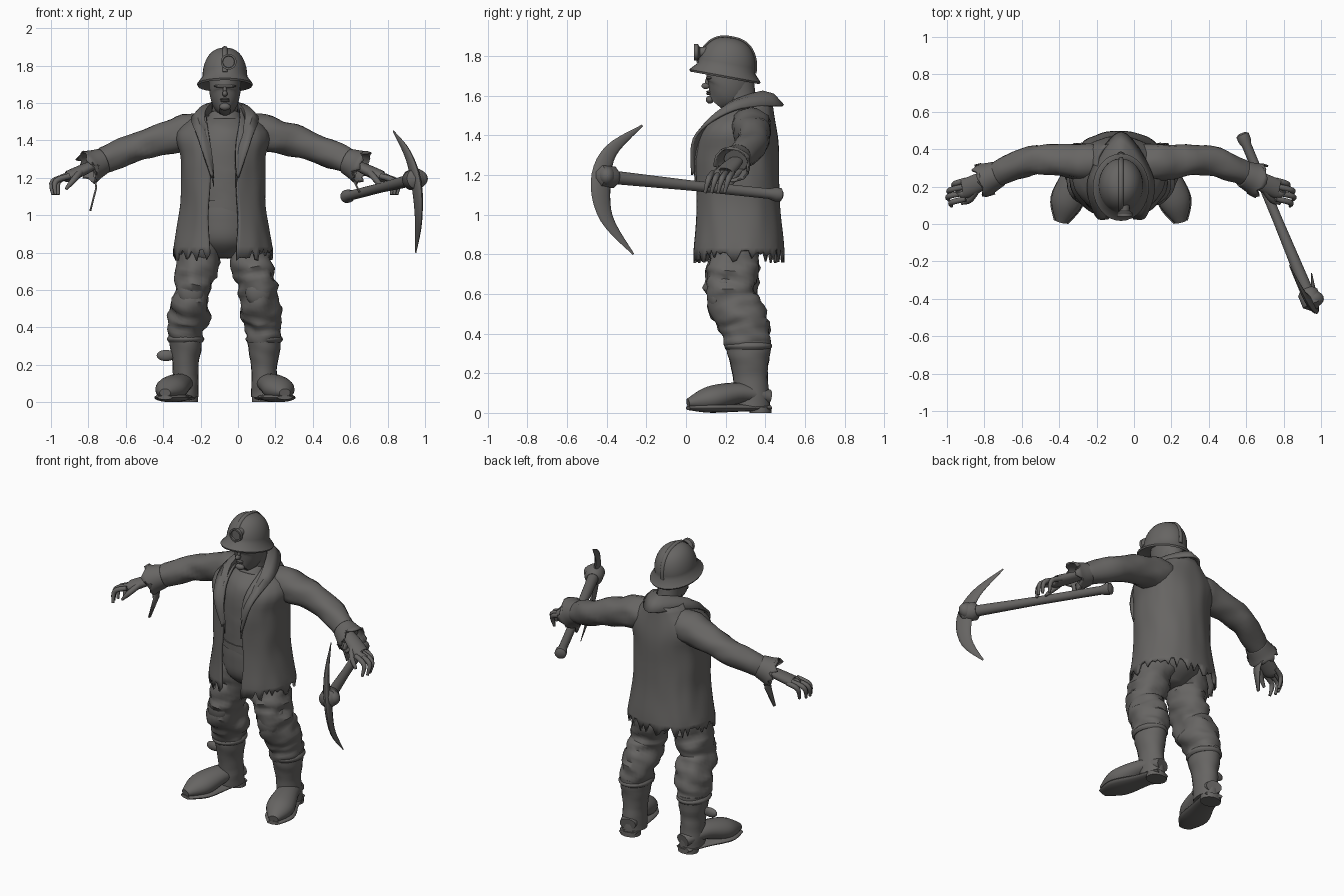
import bpy, bmesh, math, random
from mathutils import Vector, Matrix, noise

random.seed(4)
CENTRE = -.07  # body centre line on x
X, Y, Z = Matrix.Identity(3)
if "Cube" in bpy.data.objects:
    bpy.data.objects.remove(bpy.data.objects["Cube"])

grey = bpy.data.materials.new("dark_grey")
grey.use_nodes = True
grey.diffuse_color = (.135, .13, .125, 1)
grey.node_tree.nodes["Principled BSDF"].inputs["Base Color"].default_value = grey.diffuse_color


def finish(name, mesh_data, thickness=0):
    bmesh.ops.recalc_face_normals(mesh_data, faces=mesh_data.faces)
    mesh = bpy.data.meshes.new(name)
    mesh_data.to_mesh(mesh)
    mesh_data.free()
    part = bpy.data.objects.new(name, mesh)
    bpy.context.collection.objects.link(part)
    mesh.materials.append(grey)
    if thickness:
        modifier = part.modifiers.new("thickness", "SOLIDIFY")
        modifier.thickness, modifier.offset = thickness, 0
    bpy.ops.object.select_all(action="DESELECT")
    part.select_set(True)
    bpy.context.view_layer.objects.active = part
    bpy.ops.object.shade_smooth_by_angle(angle=math.radians(45))


def skin(name, rows, closed=True, thickness=0):
    """Skin rows of points; closed rows without thickness are capped."""
    mesh_data = bmesh.new()
    loops = [[mesh_data.verts.new(point) for point in row] for row in rows]
    count = len(rows[0])
    for lower, upper in zip(loops, loops[1:]):
        for i in range(count if closed else count - 1):
            j = (i + 1) % count
            mesh_data.faces.new((lower[i], lower[j], upper[j], upper[i]))
    if closed and not thickness:
        mesh_data.faces.new(loops[0])
        mesh_data.faces.new(loops[-1])
    finish(name, mesh_data, thickness)


def sample(keys, t):
    """Smooth interpolation through evenly spaced numbers or vectors."""
    last = len(keys) - 1
    i = min(int(t * last), last - 1)
    t = t * last - i
    before, start, end, after = keys[max(i - 1, 0)], keys[i], keys[i + 1], keys[min(i + 2, last)]
    bend = (before * 2 - start * 5 + end * 4 - after) * t + (start * 3 - before - end * 3 + after) * t * t
    return start + ((end - before) + bend) * (t / 2)


def steps(count):
    return [i / count for i in range(count + 1)]


def circle(count):
    return [math.tau * i / count for i in range(count)]


def tube(name, path, radii, flat=1, ref=Z, sides=20, fold=0, ragged=0, thickness=0):
    """Tube along a smooth path; flat scales the radius along ref, fold adds cloth creases."""
    rows = []
    spots = steps(5 * max(len(path), len(radii)) - 5)
    points = [sample(path, t) for t in spots]
    for i, (t, centre) in enumerate(zip(spots, points)):
        tangent = (points[min(i + 1, len(points) - 1)] - points[max(i - 1, 0)]).normalized()
        across = tangent.cross(ref).normalized()
        along = across.cross(tangent) * flat
        radius = sample(radii, t)
        row = []
        for angle in circle(sides):
            offset = (across * math.cos(angle) + along * math.sin(angle)) * radius
            point = centre + offset
            crease = noise.noise(Vector((point.x, point.y, 2 * point.z)) * 10)
            point += offset * fold * crease
            if t == 1:
                point += tangent * random.uniform(-ragged, ragged)
            row.append(point)
        rows.append(row)
    skin(name, rows, thickness=thickness)


def lathe(name, profile, matrix):
    skin(name, [[matrix @ Vector((radius * math.cos(a), radius * math.sin(a), height))
                 for a in circle(32)] for radius, height in profile])


def ball(name, centre, size, lean=0):
    mesh_data = bmesh.new()
    matrix = Matrix.Translation(centre) @ Matrix.Rotation(lean, 4, "X") @ Matrix.Diagonal((*size, 1))
    bmesh.ops.create_uvsphere(mesh_data, u_segments=20, v_segments=12, radius=1, matrix=matrix)
    finish(name, mesh_data)


def body(out, y, z, side=1):
    """Point measured outwards from the body centre line."""
    return Vector((CENTRE + side * out, y, z))


# Head and neck
tube("neck", [body(0, .29, 1.46), body(0, .26, 1.66)], [.09, .07, .07], flat=1.2, ref=Y)
tube("head", [body(0, .15, 1.56), body(0, .21, 1.64), body(0, .23, 1.77)],
     [.03, .07, .085, .08], flat=1.4, ref=Y)
ball("nose", body(0, .1, 1.65), (.014, .022, .016))
ball("nose_bridge", body(0, .11, 1.67), (.01, .014, .03), lean=-.2)
ball("brow", body(0, .12, 1.69), (.06, .02, .01))
ball("chin", body(0, .12, 1.58), (.03, .02, .02))
for lip, height in (("upper_lip", 1.62), ("lower_lip", 1.61)):
    ball(lip, body(0, .115, height), (.025, .014, .006))

# Helmet with ridge and lamp
tilt = (Matrix.Translation((CENTRE, .2, 1.72)) @ Matrix.Rotation(-.18, 4, "X")
        @ Matrix.Diagonal((1, 1.22, 1, 1)))


def dome(angle):
    return .12 * max(math.cos(angle), .01) ** .8, .02 + .155 * math.sin(angle)


quarter = [dome(t * math.pi / 2) for t in steps(10)]
lathe("helmet", [(.1, 0), (.145, -.03), (.15, -.02)] + quarter, tilt)
ridge = [tilt @ Vector((0, -radius, height)) for radius, height in quarter]
ridge += [tilt @ Vector((0, radius, height)) for radius, height in reversed(quarter[:-1])]
tube("helmet_ridge", ridge, [.008, .008], flat=1.6, ref=X, sides=8)
lamp = Matrix.Translation((-.05, .1, 1.82)) @ Matrix.Rotation(math.pi / 2, 4, "X")
lathe("helmet_lamp", [(.03, -.02), (.025, .03), (.042, .04), (.042, .06), (.032, .06), (.03, .05)], lamp)

# Shirt, belt and trouser seat
tube("shirt", [body(0, .26, 1), body(0, .26, 1.3), body(0, .29, 1.52)],
     [.19, .19, .19, .18, .1], flat=.95, ref=Y, fold=.05)
tube("shirt_neckband", [body(0, .27, 1.48), body(0, .29, 1.53)], [.1, .085], ref=Y, thickness=.012)
tube("belt", [body(0, .26, 1.04), body(0, .26, 1.08)], [.195, .195], flat=.96, ref=Y)
tube("trouser_seat", [body(0, .25, .77), body(0, .26, 1.05)], [.07, .17, .19, .19], flat=.95, ref=Y)

# Open coat with a torn hem
rows = []
for t in steps(24):
    width = sample([.26, .24, .22, .22, .22, .235, .11], t)
    front = sample([.04, .05, .05, .05, .05, .09, .22], t)
    back = sample([.49, .47, .46, .46, .43], t)
    opening = math.asin(sample([.06, .07, .06, .06, .09], t) / width)
    row = []
    for share in steps(80):
        angle = opening + (math.tau - 2 * opening) * share
        sine, cosine = math.sin(angle), math.cos(angle)
        wave = 1 + .03 * noise.noise(Vector((sine, cosine, t)) * 3)
        tear = random.uniform(-.045, .025) if t == 0 else 0
        row.append(Vector((CENTRE - .01 + width * wave * math.copysign(abs(sine) ** .9, sine),
                           (front + back) / 2 - (back - front) / 2 * wave * math.copysign(abs(cosine) ** .9, cosine),
                           .8 + .77 * t + tear)))
    rows.append(row)
skin("coat", rows, closed=False, thickness=.014)


def around(points):
    """Run a right-hand edge behind the neck and down the left."""
    path = [body(*p, side=-1) for p in points] + [body(*p) for p in reversed(points[:-1])]
    return [sample(path, t) for t in steps(40)]


# Turned-down collar and lapels
inner = around([(.06, .05, 1.2), (.08, .06, 1.36), (.11, .2, 1.55), (0, .39, 1.62)])
outer = around([(.07, .03, 1.2), (.14, .05, 1.4), (.17, .25, 1.53), (0, .49, 1.55)])
fold_line = [a.lerp(b, .5) + Z * .02 for a, b in zip(inner, outer)]
skin("collar", [[p - Z * .05 for p in inner], inner, fold_line, outer], closed=False, thickness=.014)

for side, label in ((-1, "right_"), (1, "left_")):
    # Arm joints
    chest, shoulder = body(.05, .32, 1.44, side), body(.22, .33, 1.435, side)
    elbow, wrist = body(.47, .34, 1.365, side), body(.7, .25, 1.27, side)
    knuckles = body(.83, .19, 1.21, side)

    # Sleeve, torn cuff and hanging rag
    tube(label + "sleeve", [chest, shoulder, elbow, wrist], [.07, .1, .095, .08, .075, .06], fold=.15)
    tube(label + "cuff", [wrist.lerp(elbow, .2), wrist.lerp(knuckles, .25)], [.065, .075, .09],
         ragged=.03, thickness=.01)
    hang = Z * (.24 if side < 0 else .14)
    rag_top = [wrist + Y * reach - Z * .04 for reach in (-.04, 0, .04)]
    rag_tip = [wrist.lerp(point, .2) - hang - Y * .04 + X * side * .02 for point in rag_top]
    rag_middle = [a.lerp(b, .4) - X * side * .02 for a, b in zip(rag_top, rag_tip)]
    skin(label + "cuff_rag", [rag_top, rag_middle, rag_tip], closed=False, thickness=.01)

    # Hand with curled fingers and thumb
    tube(label + "palm", [wrist.lerp(elbow, .1), wrist, knuckles, knuckles + X * side * .02],
         [.035, .035, .05, .05, .03], flat=.6)
    for finger in range(4):
        root = knuckles + Y * (.033 * finger - .055)
        reach = side * (.075, .09, .085, .06)[finger]
        tip = root + Vector((reach, -.04, -.1))
        bend = root + Vector((reach, -.02, -.03))
        tube(f"{label}finger_{finger + 1}", [root, bend, tip], [.015, .015, .008], ref=Y, sides=10)
    thumb_root = wrist.lerp(knuckles, .5) - Y * .03
    thumb_tip = knuckles + Vector((side * .02, -.08, -.07))
    tube(label + "thumb", [thumb_root, thumb_root.lerp(thumb_tip, .5) - Y * .02, thumb_tip],
         [.018, .017, .008], sides=10)

    # Leg joints
    hip, knee = body(.11, .25, .9, side), body(.18, .23, .57, side)
    shin, heel = body(.21, .315, .34, side), body(.21, .335, .03, side)

    # Baggy trouser leg
    tube(label + "trouser_leg", [hip, hip.lerp(knee, .6), knee, knee.lerp(shin, .5) + Y * .02, shin],
         [.11, .11, .105, .1, .105, .1, .09], flat=1.2, ref=Y, sides=28, fold=.25)
    ball(label + "knee_patch", knee - Y * .08 + Z * .02, (.07, .045, .08))

    # Boot
    tube(label + "boot_shaft", [shin + Z * .02, heel], [.09, .085, .07, .07, .07], flat=1.25, ref=Y, fold=.06)
    tube(label + "boot_rim", [shin - Z * .02, shin + Z * .015], [.09, .1, .09], flat=1.2, ref=Y)
    foot = [body(.2, .42, .08, side), body(.24, .27, .1, side), body(.29, .12, .07, side), body(.32, .01, .05, side)]
    tube(label + "boot_foot", foot, [.05, .07, .085, .03], flat=.75)
    tube(label + "boot_sole", [Vector((p.x, p.y, .025)) for p in foot], [.055, .07, .09, .04], flat=.27)
    tube(label + "boot_heel", [heel + Vector((0, .04, -.03)), heel + Y * .04], [.065, .065], flat=.85, ref=Y)

# Loose boot flap and thigh pouch
ball("boot_flap", body(.315, .3, .25, -1), (.05, .02, .03))
ball("thigh_pouch", body(.215, .19, .65), (.045, .04, .04))

# Pickaxe: handle, socket and curved blade
butt, head = Vector((.58, .475, 1.1)), Vector((.955, -.43, 1.195))
direction, length = (head - butt).normalized(), (head - butt).length
axis = Matrix.Translation(butt) @ direction.to_track_quat("Z", "Y").to_matrix().to_4x4()
lathe("pick_handle", [(.02, -.01), (.035, 0), (.035, .03), (.026, .06), (.026, length / 2), (.035, length)], axis)
lathe("pick_socket", [(.035, length - .09), (.055, length - .07), (.055, length), (.02, length + .03)], axis)
ball("pick_socket_boss", head + Y * .03, (.06, .045, .05))
upper_tip, lower_tip = Vector((.83, -.22, 1.45)), Vector((.95, -.265, .8))
upper_bend, lower_bend = Vector((.91, -.38, 1.32)), Vector((.965, -.4, .98))
tube("pick_blade", [upper_tip, upper_bend, head - Z * .03, lower_bend, lower_tip],
     [.002, .014, .021, .014, .002], flat=2.6, ref=direction, sides=12)
